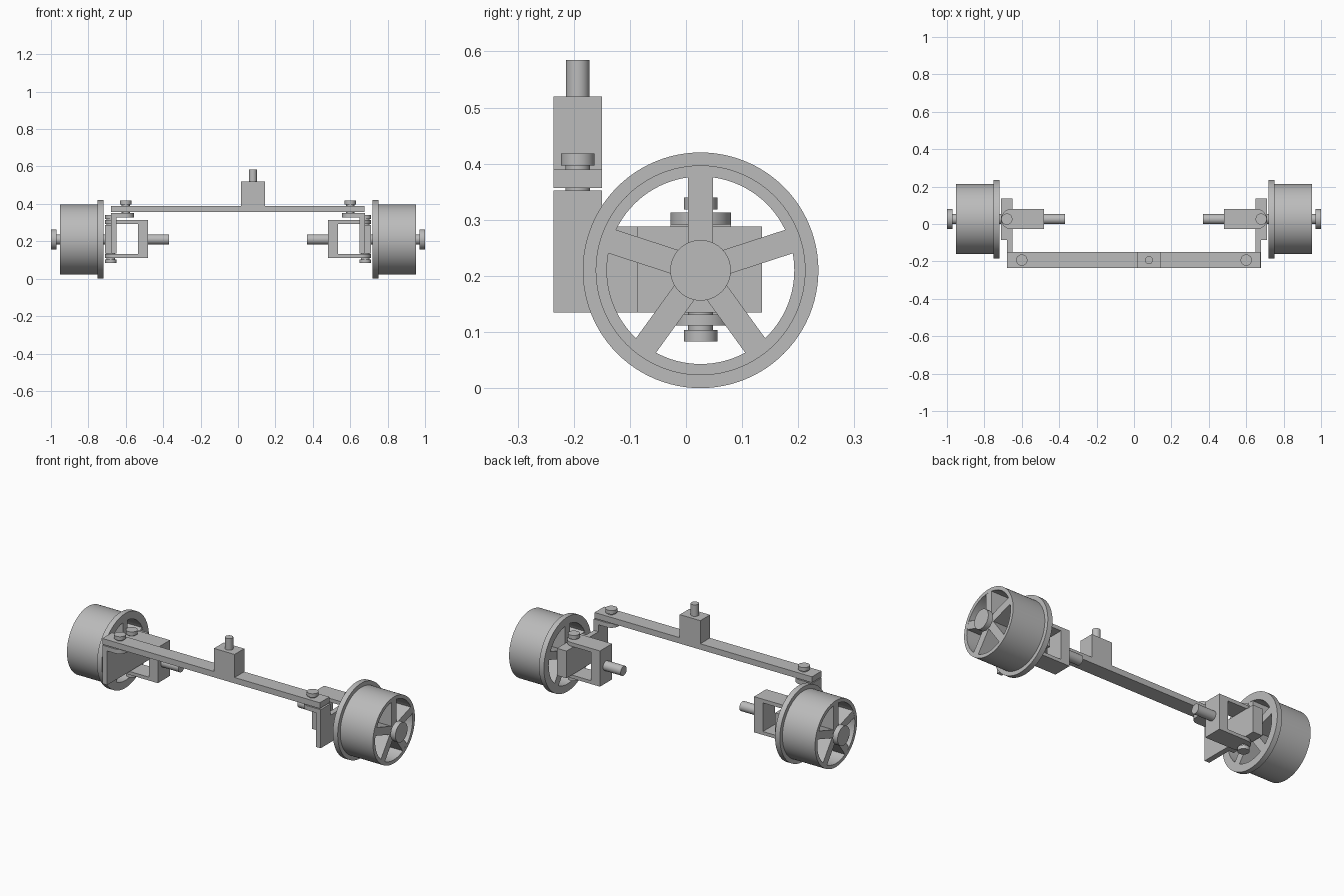
import bpy, bmesh, math
from mathutils import Matrix, Vector

cube = bpy.data.objects.get("Cube")
if cube:
    bpy.data.objects.remove(cube, do_unlink=True)

GREY = (0.5, 0.5, 0.5, 1)
metal = bpy.data.materials.new("plain_grey")
metal.use_nodes = True
metal.diffuse_color = GREY
metal.node_tree.nodes["Principled BSDF"].inputs["Base Color"].default_value = GREY

AXLE_Y, AXLE_Z = 0.026, 0.21      # wheel centre
PIN_X, ARM_X = 0.68, 0.60         # steering pivot, tie bar pivot
BAR_Y = -0.193                    # tie bar centre line


def finish(bm, name):
    bmesh.ops.recalc_face_normals(bm, faces=bm.faces)
    mesh = bpy.data.meshes.new(name)
    bm.to_mesh(mesh)
    bm.free()
    obj = bpy.data.objects.new(name, mesh)
    bpy.context.collection.objects.link(obj)
    mesh.materials.append(metal)
    bpy.ops.object.select_all(action='DESELECT')
    obj.select_set(True)
    bpy.context.view_layer.objects.active = obj
    bpy.ops.object.shade_smooth_by_angle(angle=math.radians(30))
    return obj


def box(name, x, y, z):
    """Box from (min, max) pairs along each axis."""
    bm = bmesh.new()
    bmesh.ops.create_cube(bm, size=1)
    for v in bm.verts:
        v.co = [(a + b) / 2 + c * (b - a) for c, (a, b) in zip(v.co, (x, y, z))]
    return finish(bm, name)


def lathe(name, profile, centre, axis, steps=64):
    """Closed (radius, along) profile spun about the X or Z axis."""
    bm = bmesh.new()
    verts = [bm.verts.new((r, 0, h)) for r, h in profile]
    edges = [bm.edges.new((verts[i - 1], verts[i])) for i in range(len(verts))]
    bmesh.ops.spin(bm, geom=verts + edges, cent=(0, 0, 0), axis=(0, 0, 1),
                   angle=math.tau, steps=steps)
    bmesh.ops.remove_doubles(bm, verts=bm.verts, dist=1e-5)
    if axis == 'X':
        bm.transform(Matrix.Rotation(math.pi / 2, 4, 'Y'))
    bm.transform(Matrix.Translation(centre))
    return finish(bm, name)


def rod(name, r, a, b, centre, axis):
    return lathe(name, [(0, a), (r, a), (r, b), (0, b)], centre, axis, 40)


def tongue(name, s, x_flat, x_mid, r, y, z):
    """Flat plate with one rounded end."""
    bm = bmesh.new()
    way = 1 if x_mid > x_flat else -1
    pts = [(x_flat, y - r), (x_flat, y + r)]
    for i in range(25):
        a = math.pi / 2 - math.pi * i / 24
        pts.append((x_mid + way * r * math.cos(a), y + r * math.sin(a)))
    face = bm.faces.new([bm.verts.new((s * px, py, z[0])) for px, py in pts])
    top = bmesh.ops.extrude_face_region(bm, geom=[face])["geom"]
    bmesh.ops.translate(bm, vec=(0, 0, z[1] - z[0]),
                        verts=[v for v in top if isinstance(v, bmesh.types.BMVert)])
    return finish(bm, name)


def wheel(side, s):
    # Flanged rim
    lathe(side + "_rim", [(0.167, s * 0.72), (0.21, s * 0.72), (0.21, s * 0.75),
                          (0.187, s * 0.75), (0.187, s * 0.953), (0.167, s * 0.953)],
          (0, AXLE_Y, AXLE_Z), 'X', 96)
    # Five full depth spokes
    bm = bmesh.new()
    for k in range(5):
        spoke = bmesh.ops.create_cube(bm, size=1)["verts"]
        for v in spoke:
            v.co = Vector((v.co.x * 0.232, v.co.y * 0.044, 0.09 + v.co.z * 0.162))
        bmesh.ops.rotate(bm, verts=spoke, cent=(0, 0, 0),
                         matrix=Matrix.Rotation(k * math.tau / 5, 3, 'X'))
    bm.transform(Matrix.Translation((s * 0.8365, AXLE_Y, AXLE_Z)))
    finish(bm, side + "_spokes")
    # Axle and outer cap
    centre = (0, AXLE_Y, AXLE_Z)
    rod(side + "_axle", 0.027, s * 0.70, s * 0.975, centre, 'X')
    rod(side + "_hub_cap", 0.054, s * 0.97, s * 1.0, centre, 'X')


def steering(side, s):
    def sx(a, b):
        return tuple(sorted((s * a, s * b)))

    # Knuckle block and forward arm
    box(side + "_knuckle", sx(0.65, 0.71), (-0.086, 0.135), (0.135, 0.288))
    box(side + "_arm", sx(0.65, 0.68), (-0.236, -0.086), (0.135, 0.288))
    box(side + "_arm_upright", sx(0.65, 0.68), (-0.236, -0.15), (0.288, 0.352))
    tongue(side + "_arm_tab", s, 0.68, ARM_X, 0.043, BAR_Y, (0.327, 0.352))
    # Fork holding the knuckle
    box(side + "_fork_back", sx(0.48, 0.535), (AXLE_Y - 0.054, AXLE_Y + 0.054), (0.112, 0.313))
    for label, z in (("upper", (0.292, 0.313)), ("lower", (0.112, 0.131))):
        tongue(f"{side}_fork_{label}", s, 0.48, 0.656, 0.054, AXLE_Y, z)
    rod(side + "_fork_shaft", 0.027, s * 0.37, s * 0.49, (0, AXLE_Y, AXLE_Z), 'X')
    # Headed pins
    king = (s * PIN_X, AXLE_Y, 0)
    rod(side + "_king_pin", 0.022, 0.09, 0.33, king, 'Z')
    rod(side + "_king_pin_top", 0.03, 0.318, 0.34, king, 'Z')
    rod(side + "_king_pin_bottom", 0.03, 0.083, 0.104, king, 'Z')
    tie = (s * ARM_X, BAR_Y, 0)
    rod(side + "_tie_pin", 0.022, 0.33, 0.41, tie, 'Z')
    rod(side + "_tie_pin_head", 0.03, 0.397, 0.418, tie, 'Z')


for side, s in (("left", 1), ("right", -1)):
    wheel(side, s)
    steering(side, s)

# Tie bar with its driving block and peg
box("tie_bar", (-0.68, 0.675), (-0.236, -0.15), (0.357, 0.39))
box("drive_block", (0.016, 0.144), (-0.236, -0.15), (0.39, 0.52))
rod("drive_peg", 0.021, 0.51, 0.585, (0.08, BAR_Y, 0), 'Z')
